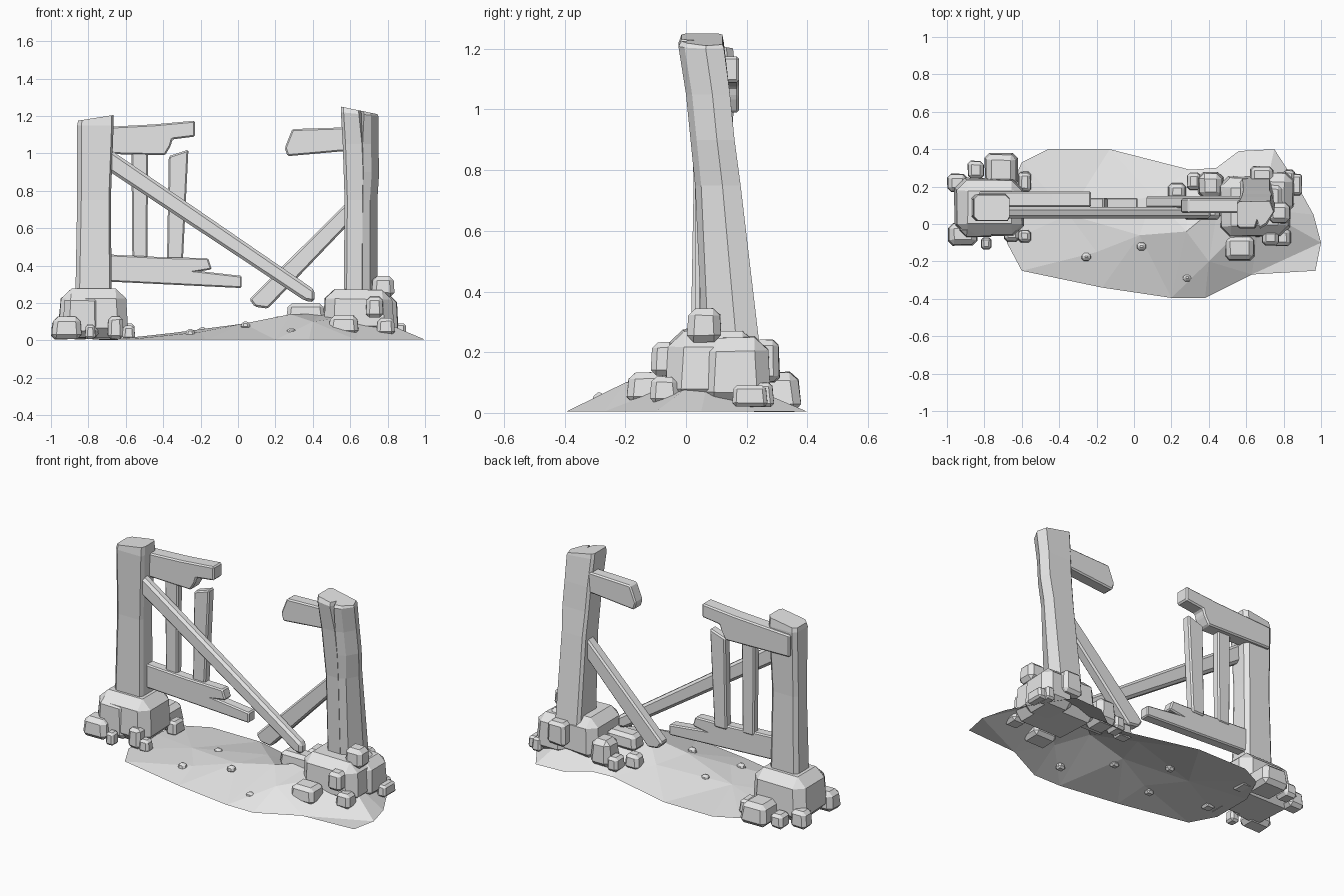
import bpy, bmesh, random
from mathutils import Vector
from mathutils.geometry import delaunay_2d_cdt

cube = bpy.data.objects.get("Cube")
if cube:
    bpy.data.objects.remove(cube, do_unlink=True)

grey = bpy.data.materials.new("plain grey")
grey.use_nodes = True
grey.diffuse_color = (0.8, 0.8, 0.8, 1)
grey.node_tree.nodes["Principled BSDF"].inputs["Base Color"].default_value = (0.8, 0.8, 0.8, 1)


def finish(name, bm, fix_normals=True):
    if fix_normals:
        bmesh.ops.recalc_face_normals(bm, faces=bm.faces)
    mesh = bpy.data.meshes.new(name)
    bm.to_mesh(mesh)
    bm.free()
    mesh.materials.append(grey)
    ob = bpy.data.objects.new(name, mesh)
    bpy.context.collection.objects.link(ob)
    return ob


def chamfer(bm, width):
    bmesh.ops.bevel(bm, geom=bm.edges[:], offset=width, segments=1,
                    affect='EDGES', clamp_overlap=True)


def plank(name, outline, y0, y1, width=0.008):
    """Board cut to an x-z outline and extruded through y."""
    bm = bmesh.new()
    face = bm.faces.new([bm.verts.new((x, y0, z)) for x, z in outline])
    out = bmesh.ops.extrude_face_region(bm, geom=[face])
    verts = [v for v in out["geom"] if isinstance(v, bmesh.types.BMVert)]
    bmesh.ops.translate(bm, verts=verts, vec=(0, y1 - y0, 0))
    bmesh.ops.recalc_face_normals(bm, faces=bm.faces)
    chamfer(bm, width)
    return finish(name, bm)


def loft(name, rings):
    """Solid skinned through rings of equal length."""
    bm = bmesh.new()
    loops = [[bm.verts.new(p) for p in ring] for ring in rings]
    n = len(loops[0])
    for low, high in zip(loops, loops[1:]):
        for i in range(n):
            j = (i + 1) % n
            bm.faces.new((low[i], low[j], high[j], high[i]))
    bm.faces.new(loops[0][::-1])
    bm.faces.new(loops[-1])
    return finish(name, bm)


def rock(name, x0, x1, y0, y1, z0, z1, seed, taper=0.86, cut=0.2):
    """Rough chipped block filling the given bounds."""
    rng = random.Random(seed)
    size = Vector((x1 - x0, y1 - y0, z1 - z0))
    mid = Vector((x0 + x1, y0 + y1, z0 + z1)) / 2
    bm = bmesh.new()
    bmesh.ops.create_cube(bm, size=1)
    for v in bm.verts:
        if v.co.z > 0:
            v.co.x *= taper
            v.co.y *= taper
        v.co *= rng.uniform(0.92, 1.04)
        v.co = mid + v.co * size
    chamfer(bm, cut * min(size))
    return finish(name, bm)


# Sloping ground sheet, open underneath
rim = [(-.6, .33), (-.46, .4), (-.13, .4), (.3, .29), (.44, .3), (.56, .39), (.75, .4),
       (.86, .23), (.96, .05), (1, -.1), (.97, -.25), (.63, -.27), (.38, -.395),
       (.2, -.395), (-.17, -.34), (-.6, -.25), (-.68, -.1), (-.68, .15)]
crests = [(-.35, .05, .04), (.03, -.06, .09), (.28, -.04, .14), (.45, .1, .145),
          (.68, .08, .14), (.4, -.2, .1), (.1, .15, .08), (-.2, -.15, .045)]
points = [Vector(p) for p in rim] + [Vector(c[:2]) for c in crests]
heights = [0.004] * len(rim) + [c[2] for c in crests]
edges = [(i, (i + 1) % len(rim)) for i in range(len(rim))]
flat, _, tris, source, _, _ = delaunay_2d_cdt(points, edges, [], 1, 1e-5)
bm = bmesh.new()
ground = [bm.verts.new((p.x, p.y, heights[s[0]])) for p, s in zip(flat, source)]
for tri in tris:
    bm.faces.new([ground[i] for i in tri])
bm.normal_update()
for f in bm.faces:
    if f.normal.z < 0:
        f.normal_flip()
finish("ground_mound", bm, False)

# Pebbles on the slope
for i, (x, y, z) in enumerate([(-.255, -.175, .04), (.04, -.12, .08),
                               (.285, -.285, .045), (-.19, .08, .05)]):
    rock("pebble", x - .028, x + .028, y - .025, y + .025, z - .02, z + .022, i, .7, .3)

# Left post: upright, chamfered corners, slanted top
def left_ring(z, x0, x1, y0, y1, slant=0):
    c = 0.022
    ring = [(x0 + c, y0), (x1 - c / 2, y0), (x1, y0 + c), (x1, y1 - c),
            (x1 - c, y1), (x0 + c, y1), (x0, y1 - c), (x0, y0 + c)]
    return [(x, y, z + slant * (x - x0) / (x1 - x0)) for x, y in ring]

loft("left_post", [left_ring(.2, -.87, -.675, .015, .16),
                   left_ring(.75, -.86, -.68, .025, .15),
                   left_ring(1.15, -.86, -.665, .015, .16),
                   left_ring(1.175, -.855, -.665, .02, .155, .03)])

# Right post: leaning forward, ridge on the outer side, split at the top
def right_ring(z, x0, x1, y0, y1, split, drop=0):
    d, m = y1 - y0, x0 + .55 * (x1 - x0)
    ring = [(x0, y0 + .1 * d), (x0 + .015, y0), (m - split, y0), (m, y0 + 3 * split),
            (m + split, y0), (x1 - .04, y0 + .02), (x1, y0 + .6 * d),
            (x1 - .02, y1), (x0 + .015, y1), (x0, y1 - .1 * d)]
    return [(x, y, z - drop * (x - x0) / (x1 - x0)) for x, y in ring]

loft("right_post", [right_ring(.2, .565, .745, .055, .245, .001),
                    right_ring(.75, .57, .745, .03, .18, .001),
                    right_ring(.9, .565, .755, .015, .16, .001),
                    right_ring(1.05, .56, .75, 0, .145, .002),
                    right_ring(1.22, .55, .75, -.025, .125, .014, .02),
                    right_ring(1.25, .55, .745, -.015, .12, .014, .04)])

# Broken rails
plank("left_top_rail", [(-.83, 1.0), (-.39, .99), (-.36, 1.04), (-.35, 1.075), (-.23, 1.09),
                        (-.23, 1.175), (-.45, 1.155), (-.83, 1.135)], .09, .175)
plank("left_lower_rail", [(-.7, .315), (.02, .28), (.02, .345), (-.2, .37), (-.14, .38),
                          (-.16, .44), (-.4, .445), (-.7, .46)], .075, .14)
plank("right_top_rail", [(.265, .985), (.6, 1.015), (.6, 1.14), (.29, 1.13), (.25, 1.03)],
      .06, .135)

# Upright slats between the left rails
plank("inner_slat", [(-.565, .43), (-.485, .43), (-.48, 1.03), (-.57, 1.03)], .095, .145)
plank("outer_slat", [(-.38, .42), (-.295, .42), (-.265, 1.02), (-.37, .985)], .095, .15)

# Fallen diagonal braces
plank("long_brace", [(-.69, .905), (.36, .21), (.41, .205), (.41, .27), (-.69, 1.025)],
      .03, .09, .015)
plank("short_brace", [(.6, .63), (.6, .755), (.06, .22), (.09, .18), (.16, .17)],
      .085, .15, .01)

# Large footing stones, with extra chunks that roughen the outline
rock("left_footing", -.965, -.58, -.07, .25, .01, .28, 11, .9, .2)
rock("left_footing_chunk", -.94, -.72, -.075, .1, .01, .25, 12, .9)
rock("right_footing", .45, .85, -.08, .26, .02, .275, 13, .9, .2)
rock("right_footing_chunk", .64, .86, .04, .28, .02, .25, 14, .9)

# Loose stones: x range, y range, z range
left_stones = [(-1, -.83, -.12, .01, .005, .13), (-.82, -.76, -.14, -.07, .005, .085),
               (-.7, -.61, -.1, .02, .005, .13), (-.62, -.55, .17, .28, .005, .09),
               (-.8, -.62, .2, .38, .005, .135), (-1, -.89, .17, .27, .005, .11),
               (-.89, -.8, .24, .34, .005, .09), (-.62, -.55, -.1, -.03, .005, .08)]
right_stones = [(.48, .65, -.2, -.06, .03, .135), (.68, .78, -.12, -.03, .12, .235),
                (.71, .84, 0, .12, .23, .345), (.74, .84, -.12, -.02, .03, .12),
                (.8, .86, .2, .29, .02, .1), (.84, .9, .15, .27, .02, .09),
                (.62, .75, .22, .31, .1, .24), (.34, .48, .13, .28, .03, .19),
                (.18, .28, .13, .22, .04, .13), (.25, .47, .02, .14, .1, .2),
                (.28, .36, .18, .28, .02, .11)]
for side, stones in (("left", left_stones), ("right", right_stones)):
    for i, bounds in enumerate(stones):
        rock(side + "_loose_stone", *bounds, seed=30 + i)
